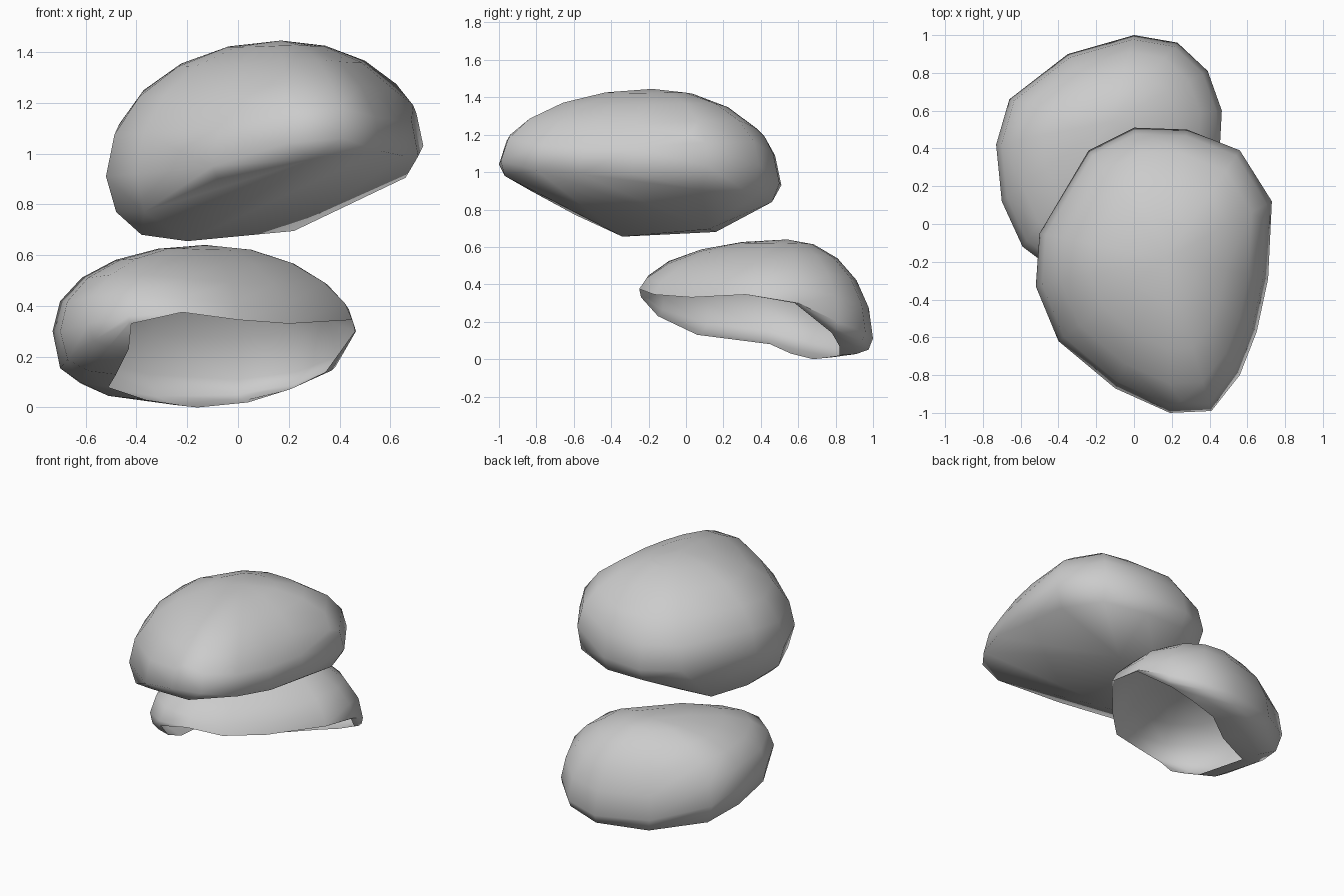
import bpy, bmesh, math
from mathutils import Vector

if "Cube" in bpy.data.objects:
    bpy.data.objects.remove(bpy.data.objects["Cube"])


def arc_ring(ring, pole, t, powers=None):
    """Move a ring along quarter ellipses towards a pole (one point, or one per ring point)."""
    n = len(ring)
    poles = pole if isinstance(pole, list) else [pole] * n
    out = []
    for w, p, k in zip(ring, poles, powers or [1] * n):
        w, p = Vector(w), Vector(p)
        xy = p + (w - p) * math.cos(t)
        out.append((xy.x, xy.y, w.z + (p.z - w.z) * math.sin(t) ** k))
    return out


def finish(bm, name, angle):
    bmesh.ops.remove_doubles(bm, verts=bm.verts, dist=0.002)
    bmesh.ops.recalc_face_normals(bm, faces=bm.faces)
    mesh = bpy.data.meshes.new(name)
    bm.to_mesh(mesh)
    bm.free()
    obj = bpy.data.objects.new(name, mesh)
    bpy.context.collection.objects.link(obj)
    bpy.ops.object.select_all(action='DESELECT')
    obj.select_set(True)
    bpy.context.view_layer.objects.active = obj
    bpy.ops.object.shade_smooth_by_angle(angle=math.radians(angle))
    return obj


STEPS = 5
ANGLES = [math.pi / 2 * i / STEPS for i in range(STEPS)]

# Upper stone: domed top over its widest outline, flattened sloping underside
upper_outline = [
    (.41, -.99, 1.06), (.19, -1, 1.04), (-.1, -.87, .95), (-.4, -.62, .92),
    (-.52, -.33, .91), (-.5, -.05, .97), (-.24, .39, .94), (0, .51, .93),
    (.28, .5, .94), (.56, .39, 1.04), (.73, .12, 1.03), (.71, -.29, .99),
    (.65, -.57, .99), (.56, -.8, 1.01)]
upper_top = (.17, -.18, 1.445)
# Fuller brow at the front, right and back
brow = [(.1, -.87, 1.19), (-.08, -.85, 1.07), (.25, -.94, 1.2),
        (.69, .02, 1.19), (.57, .0, 1.31), (.5, .36, 1.17), (.2, .42, 1.19),
        (.35, .22, 1.31)]
underside = [
    (.3, -.97, .98), (-.08, -.83, .9), (-.37, -.59, .77), (-.48, -.33, .77),
    (-.38, -.38, .68), (-.2, -.34, .655), (-.4, -.1, .7), (-.3, .15, .69),
    (-.05, .16, .68), (.22, .12, .695), (.55, .36, .87), (.66, .08, .905),
    (0, .46, .84), (.28, .46, .84)]

bm = bmesh.new()
for t in ANGLES:
    for p in arc_ring(upper_outline, upper_top, t):
        bm.verts.new(p)
for p in brow + underside + [upper_top]:
    bm.verts.new(p)
bmesh.ops.convex_hull(bm, input=bm.verts)
loose = [v for v in bm.verts if not v.link_faces]
bmesh.ops.delete(bm, geom=loose, context='VERTS')
finish(bm, "upper_stone", 85)

# Lower shell: hollow dome, its edge curling under to an open rim
lower_outline = [
    (-.22, -.25, .375), (0, -.17, .345), (.2, .03, .33), (.45, .32, .345),
    (.465, .6, .3), (.39, .81, .2), (.23, .96, .14), (0, 1, .11),
    (-.35, .9, .13), (-.66, .66, .22), (-.73, .42, .3), (-.7, .12, .3),
    (-.59, -.12, .33), (-.43, -.24, .36)]
lower_rim = [
    (-.22, -.25, .375), (0, -.17, .345), (.2, .03, .33), (.45, .32, .345),
    (.46, .58, .3), (.345, .78, .14), (.2, .82, .07), (.04, .82, .02),
    (-.16, .68, 0), (-.36, .56, .03), (-.51, .45, .08), (-.48, .06, .13),
    (-.43, -.15, .23), (-.42, -.24, .33)]
lower_top = (-.13, .54, .64)
bulge = [1.3] * 4 + [1.15] + [1] * 4 + [.9] * 4 + [1]

rings = [lower_rim]
rings += [arc_ring(lower_outline, lower_rim, math.radians(a), [.6] * 14) for a in (60, 30)]
rings += [arc_ring(lower_outline, lower_top, t, bulge) for t in ANGLES]

bm = bmesh.new()
loops = [[bm.verts.new(p) for p in ring] for ring in rings]
n = len(lower_outline)
for a, b in zip(loops, loops[1:]):
    for i in range(n):
        j = (i + 1) % n
        bm.faces.new((a[i], a[j], b[j], b[i]))
tip = bm.verts.new(lower_top)
for i in range(n):
    bm.faces.new((loops[-1][i], loops[-1][(i + 1) % n], tip))
finish(bm, "lower_shell", 60)
